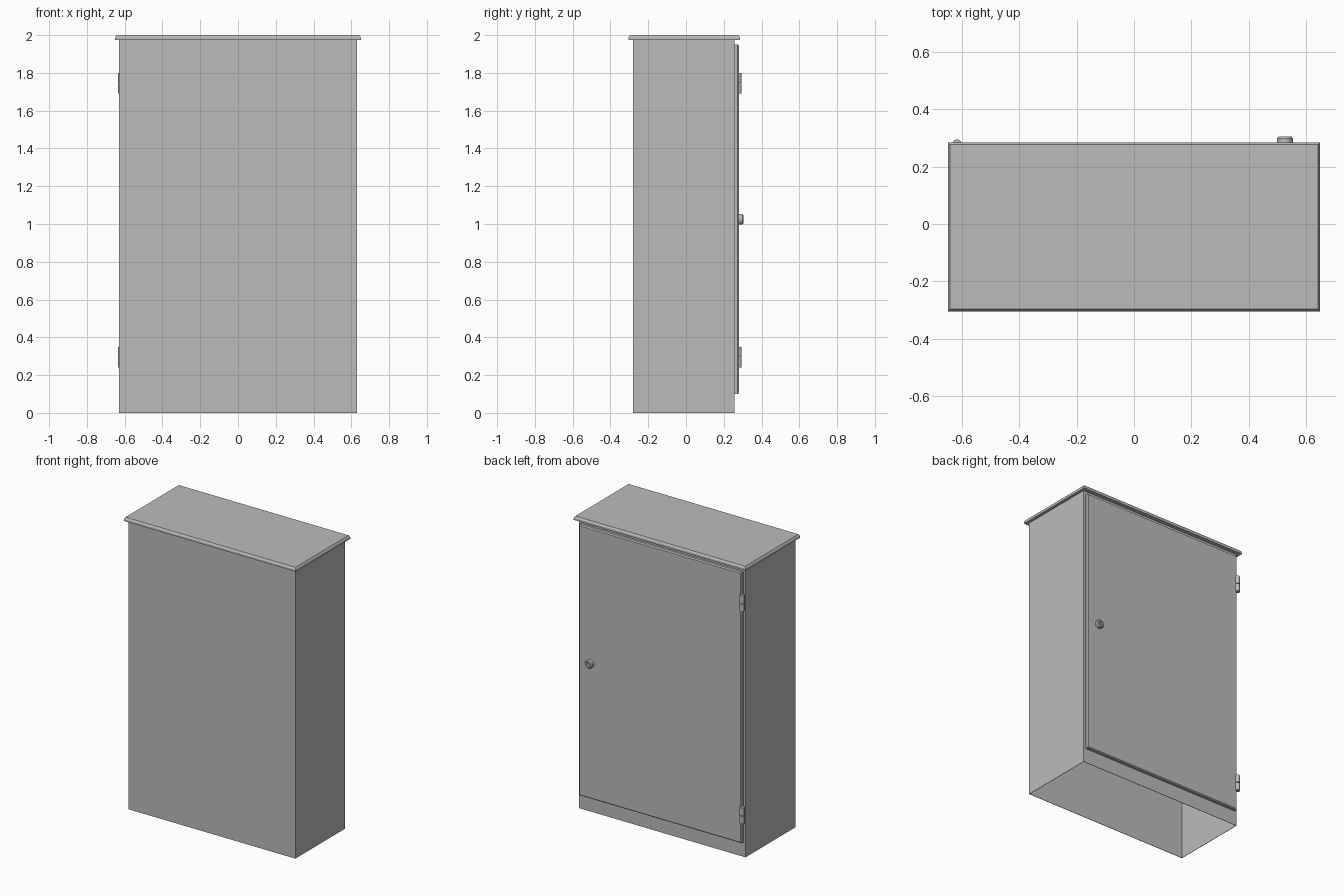
import bpy, bmesh, math
from mathutils import Matrix

cube = bpy.data.objects.get("Cube")
if cube:
    bpy.data.objects.remove(cube)

# Painted steel
steel = bpy.data.materials.new("grey_steel")
GREY = (0.5, 0.5, 0.5, 1)
steel.diffuse_color = GREY
steel.use_nodes = True
steel.node_tree.nodes["Principled BSDF"].inputs["Base Color"].default_value = GREY


def finish(name, bm, smooth=False):
    bmesh.ops.recalc_face_normals(bm, faces=bm.faces)
    mesh = bpy.data.meshes.new(name)
    bm.to_mesh(mesh)
    bm.free()
    mesh.materials.append(steel)
    obj = bpy.data.objects.new(name, mesh)
    bpy.context.collection.objects.link(obj)
    if smooth:
        bpy.ops.object.select_all(action="DESELECT")
        obj.select_set(True)
        bpy.context.view_layer.objects.active = obj
        bpy.ops.object.shade_smooth_by_angle(angle=math.radians(35))
    return obj


def box(x0, x1, y0, y1, z0, z1):
    bm = bmesh.new()
    bmesh.ops.create_cube(bm, size=1)
    for v in bm.verts:
        v.co.x = x1 if v.co.x > 0 else x0
        v.co.y = y1 if v.co.y > 0 else y0
        v.co.z = z1 if v.co.z > 0 else z0
    return bm


def taper(bm, keep, dx, dy, dz):
    """Pull the chosen corners in towards the panel's middle."""
    mid = sum((v.co.z for v in bm.verts)) / len(bm.verts)
    for v in filter(keep, bm.verts):
        v.co.x -= math.copysign(dx, v.co.x)
        v.co.y -= math.copysign(dy, v.co.y)
        v.co.z -= math.copysign(dz, v.co.z - mid)


def lathe(name, profile, sides, matrix):
    bm = bmesh.new()
    verts = [bm.verts.new((r, 0, z)) for r, z in profile]
    edges = [bm.edges.new(pair) for pair in zip(verts, verts[1:])]
    bmesh.ops.spin(bm, geom=verts + edges, cent=(0, 0, 0), axis=(0, 0, 1),
                   angle=math.tau, steps=sides)
    bmesh.ops.remove_doubles(bm, verts=bm.verts, dist=0.0001)
    bm.transform(matrix)
    return finish(name, bm, True)


# Sheet metal shell, open underneath
shell = box(-0.63, 0.63, -0.28, 0.257, 0, 1.98)
bmesh.ops.delete(shell, geom=[f for f in shell.faces if f.normal.z < -0.5],
                 context="FACES")
body = finish("cabinet_body", shell)
walls = body.modifiers.new("sheet_thickness", "SOLIDIFY")
walls.thickness = 0.004
walls.offset = -1

# Overhanging roof with sloped rim
roof = box(-0.65, 0.65, -0.305, 0.285, 1.988, 2)
taper(roof, lambda v: v.co.z > 1.99, 0.008, 0.008, 0)
finish("roof_rim", roof)
finish("roof_lip", box(-0.65, 0.65, -0.305, 0.285, 1.975, 1.988))

# Door with slightly chamfered edges
finish("door_edge", box(-0.615, 0.615, 0.257, 0.273, 0.1, 1.95))
face = box(-0.615, 0.615, 0.273, 0.281, 0.1, 1.95)
taper(face, lambda v: v.co.y > 0.28, 0.006, 0, 0.006)
finish("door_face", face)

# Two-part barrel hinges
for label, z in (("lower", 0.24), ("upper", 1.69)):
    for part, dz in (("bottom", 0), ("top", 0.057)):
        h = 0.053
        lathe(f"{label}_hinge_{part}",
              [(0, 0), (0.016, 0), (0.016, h), (0, h)], 20,
              Matrix.Translation((-0.618, 0.279, z + dz)))

# Round lock with a recessed key socket
lock_place = Matrix.Translation((0.527, 0.28, 1.025)) @ Matrix.Rotation(-math.pi / 2, 4, "X")
lathe("door_lock", [(0, 0), (0.028, 0), (0.028, 0.018), (0.022, 0.025),
                    (0.013, 0.025), (0.013, 0.008), (0, 0.008)], 28, lock_place)
